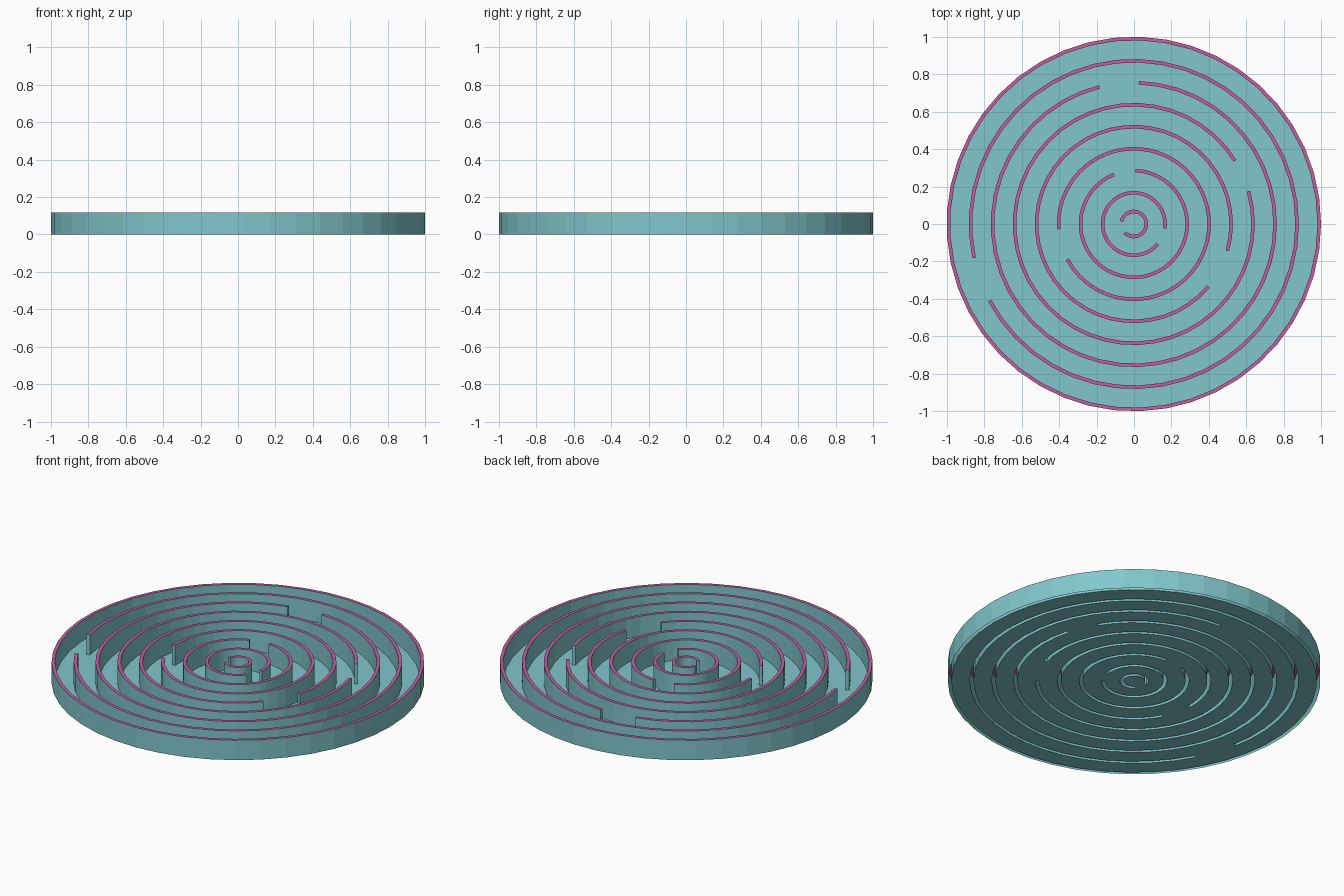
import bpy, bmesh, math

if "Cube" in bpy.data.objects:
    bpy.data.objects.remove(bpy.data.objects["Cube"])

SEG = 45          # every ring shares 45 flat sides of 8 degrees
H = 0.1175        # wall height
T = 0.0095        # half wall thickness
# (mid radius, first open segment, number of open segments), inside to outside
RINGS = [(0.067, 21, 7), (0.167, 40, 4), (0.285, 11, 3), (0.4025, 23, 3),
         (0.52, 40, 3), (0.6375, 2, 2), (0.755, 11, 2), (0.8725, 24, 2),
         (0.991, 0, 0)]

bm = bmesh.new()
cache = {}


def vert(r, k, z):
    key = (round(r, 5), k % SEG, z)
    if key not in cache:
        a = 2 * math.pi * (k % SEG) / SEG
        cache[key] = bm.verts.new((r * math.cos(a) - 0.001, r * math.sin(a), z))
    return cache[key]


def face(points, mat=0):
    f = bm.faces.new([vert(*p) for p in points])
    f.material_index = mat


def flat(r0, r1, k, z, mat=0):
    face([(r0, k, z), (r1, k, z), (r1, k + 1, z), (r0, k + 1, z)], mat)


# Centre floor
face([(RINGS[0][0] - T, k, 0) for k in range(SEG)])

for i, (r, start, count) in enumerate(RINGS):
    a, b = r - T, r + T
    gap = {(start + j) % SEG for j in range(count)}
    for k in range(SEG):
        # Floor lane outside this ring
        if i + 1 < len(RINGS):
            flat(b, RINGS[i + 1][0] - T, k, 0)
        if k in gap:
            flat(a, b, k, 0)
            continue
        # Hollow wall: coloured top and two sides
        flat(a, b, k, H, 1)
        face([(a, k + 1, 0), (a, k, 0), (a, k, H), (a, k + 1, H)])
        face([(b, k, 0), (b, k + 1, 0), (b, k + 1, H), (b, k, H)])
        # Wall ends at the openings
        if (k - 1) % SEG in gap:
            face([(a, k, 0), (b, k, 0), (b, k, H), (a, k, H)])
        if (k + 1) % SEG in gap:
            face([(b, k + 1, 0), (a, k + 1, 0), (a, k + 1, H), (b, k + 1, H)])

mesh = bpy.data.meshes.new("circular_maze")
bm.to_mesh(mesh)
bm.free()
maze = bpy.data.objects.new("circular_maze", mesh)
bpy.context.collection.objects.link(maze)

# Teal body, magenta wall tops
for name, col in (("teal", (0.22, 0.57, 0.6, 1)), ("magenta", (0.56, 0.11, 0.35, 1))):
    m = bpy.data.materials.new(name)
    m.diffuse_color = col
    m.use_nodes = True
    m.node_tree.nodes["Principled BSDF"].inputs["Base Color"].default_value = m.diffuse_color
    mesh.materials.append(m)
